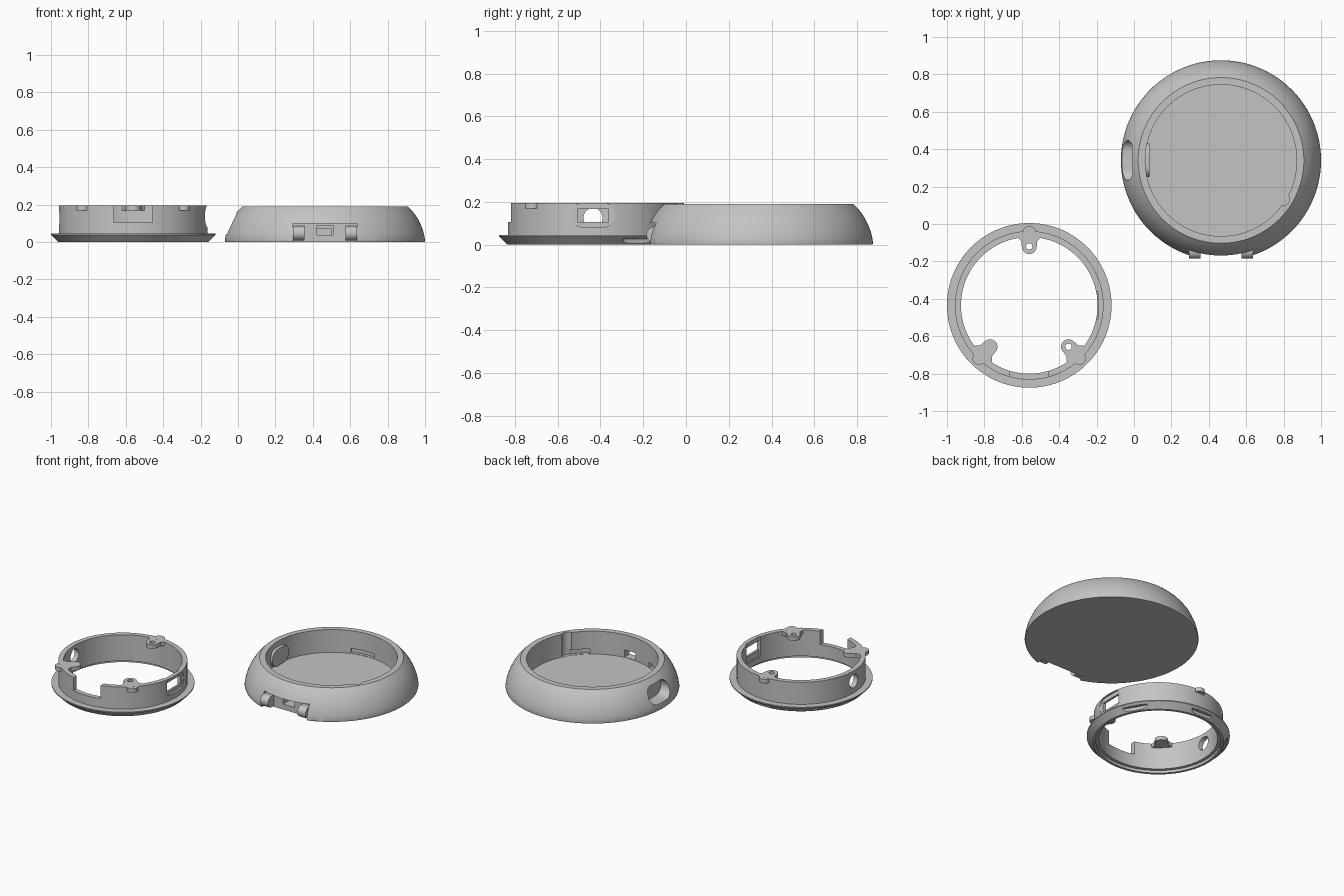
import bpy, bmesh, math
from mathutils import Matrix, Vector

if "Cube" in bpy.data.objects:
    bpy.data.objects.remove(bpy.data.objects["Cube"])

grey = bpy.data.materials.new("plain grey")
grey.diffuse_color = (0.55, 0.55, 0.55, 1)
grey.use_nodes = True
grey.node_tree.nodes["Principled BSDF"].inputs["Base Color"].default_value = grey.diffuse_color
SEG = 144
ALONG_X = Matrix(((0, 0, 1, 0), (1, 0, 0, 0), (0, 1, 0, 0), (0, 0, 0, 1)))


def make(name, bm):
    bmesh.ops.recalc_face_normals(bm, faces=bm.faces)
    me = bpy.data.meshes.new(name)
    bm.to_mesh(me)
    bm.free()
    ob = bpy.data.objects.new(name, me)
    bpy.context.collection.objects.link(ob)
    me.materials.append(grey)
    return ob


def lathe(name, profile):
    """Revolve a closed (radius, z) loop around z."""
    bm = bmesh.new()
    rings = []
    for i in range(SEG):
        a = 2 * math.pi * i / SEG
        rings.append([bm.verts.new((r * math.cos(a), r * math.sin(a), z)) for r, z in profile])
    n = len(profile)
    for i in range(SEG):
        p, q = rings[i], rings[(i + 1) % SEG]
        for j in range(n):
            k = (j + 1) % n
            if profile[j][0] + profile[k][0] > 0:
                bm.faces.new((p[j], q[j], q[k], p[k]))
    bmesh.ops.remove_doubles(bm, verts=bm.verts, dist=1e-6)
    return make(name, bm)


def prism(pts, lo, hi, matrix=None):
    """Extrude a 2D outline from lo to hi along local z."""
    bm = bmesh.new()
    f = bm.faces.new([bm.verts.new((x, y, lo)) for x, y in pts])
    top = bmesh.ops.extrude_face_region(bm, geom=[f])["geom"]
    bmesh.ops.translate(bm, vec=(0, 0, hi - lo),
                        verts=[v for v in top if isinstance(v, bmesh.types.BMVert)])
    if matrix:
        bm.transform(matrix)
    return make("tool", bm)


def rect(x0, x1, y0, y1):
    return [(x0, y0), (x1, y0), (x1, y1), (x0, y1)]


def slot(cx, cy, half_w, r, n=16):
    """Rounded slot outline, long in x; half_w == r gives a circle."""
    pts = []
    for side, start in ((1, -90), (-1, 90)):
        for i in range(n + (half_w > r)):
            a = math.radians(start + 180 * i / n)
            pts.append((cx + side * (half_w - r) + r * math.cos(a), cy + r * math.sin(a)))
    return pts


def circle(cx, cy, r):
    return slot(cx, cy, r, r)


def sector(r0, r1, a0, a1, n=10):
    angs = [math.radians(a0 + (a1 - a0) * i / n) for i in range(n + 1)]
    return ([(r1 * math.cos(a), r1 * math.sin(a)) for a in angs] +
            [(r0 * math.cos(a), r0 * math.sin(a)) for a in reversed(angs)])


def turn(deg):
    return Matrix.Rotation(math.radians(deg), 4, 'Z')


def boolean(ob, tool, op):
    m = ob.modifiers.new("b", 'BOOLEAN')
    m.object, m.operation, m.solver = tool, op, 'EXACT'
    dg = bpy.context.evaluated_depsgraph_get()
    dg.update()
    me = bpy.data.meshes.new_from_object(ob.evaluated_get(dg))
    ob.modifiers.clear()
    ob.data = me
    bpy.data.objects.remove(tool)


def cut(ob, *args):
    boolean(ob, prism(*args), 'DIFFERENCE')


def add(ob, *args):
    boolean(ob, prism(*args), 'UNION')


def finish(ob, x, y):
    ob.data.materials.clear()
    ob.data.materials.append(grey)
    for p in ob.data.polygons:
        p.material_index = 0
    ob.location = Vector((x, y, 0))
    bpy.ops.object.select_all(action='DESELECT')
    ob.select_set(True)
    bpy.context.view_layer.objects.active = ob
    bpy.ops.object.shade_smooth_by_angle(angle=math.radians(25))


# Domed case with a round pocket
case = lathe("domed_case", [
    (0, 0), (.533, 0), (.535, .008), (.531, .035), (.523, .065), (.511, .095), (.496, .125),
    (.477, .153), (.457, .176), (.443, .19), (.405, .19), (.405, .035), (0, .035)])

# Bayonet slots: entry notch plus locking groove
for a in (90, 228, 312):
    cut(case, slot(.385, 0, .04, .036), .036, .25, turn(a + 16))
    cut(case, sector(.39, .424, a - 5, a + 18), .037, .07)

# Side port: outer scoop, inner pad, through hole
cut(case, slot(0, .0975, .107, .0575), -.7, -.44, ALONG_X)
add(case, slot(0, .0975, .09, .0565), -.425, -.382, ALONG_X)
cut(case, slot(0, .0975, .074, .036), -.5, -.36, ALONG_X)

# Front hinge: recess, pin clearance, window, lugs, pin hole
HY, HZ = -.487, .046
cut(case, rect(-.17, .17, -.7, -.46), -.02, .1)
cut(case, circle(HY, HZ, .04), -.215, .36, ALONG_X)
cut(case, rect(-.042, .042, -.5, -.38), .037, .087)
for x0 in (-.17, .11):
    add(case, rect(HY, -.44, HZ - .037, HZ + .037), x0, x0 + .06, ALONG_X)
    add(case, circle(HY, HZ, .038), x0, x0 + .06, ALONG_X)
cut(case, circle(HY, HZ, .016), -.2, .2, ALONG_X)
finish(case, .465, .34)

# Flanged ring with a stepped underside
ring = lathe("locking_ring", [
    (.385, 0), (.402, 0), (.44, .038), (.44, .045), (.397, .045), (.397, .195),
    (.365, .195), (.365, .018), (.385, .018)])

# Finger grips around the lower flange
for k in range(6):
    cut(ring, slot(0, .432, .085, .026), -.02, .026, turn(60 * k))

# Screw bosses inside and bayonet tabs outside
for a, r in ((90, .315), (226.5, .305), (313.5, .305)):
    t = turn(a)
    add(ring, [(r, -.04), (r + .03, -.043), (.383, -.085), (.383, .085),
               (r + .03, .043), (r, .04)], .168, .1949, t)
    add(ring, circle(r, 0, .04), .168, .1948, t)
    add(ring, circle(.39, 0, .035), .168, .1947, t)
    cut(ring, circle(r, 0, .017), .1, .3, t)

# Front notch, round side hole, and port with recess and inner flat
cut(ring, rect(-.102, .102, -.5, -.3), .105, .3)
cut(ring, circle(0, .125, .045), -.5, -.3, ALONG_X)
cut(ring, slot(0, .1375, .103, .0565), .382, .46, ALONG_X)
cut(ring, rect(-.074, .074, .06, .3), .33, .368, ALONG_X)
cut(ring, rect(-.073, .073, .105, .166), .3, .46, ALONG_X)
finish(ring, -.56, -.435)
